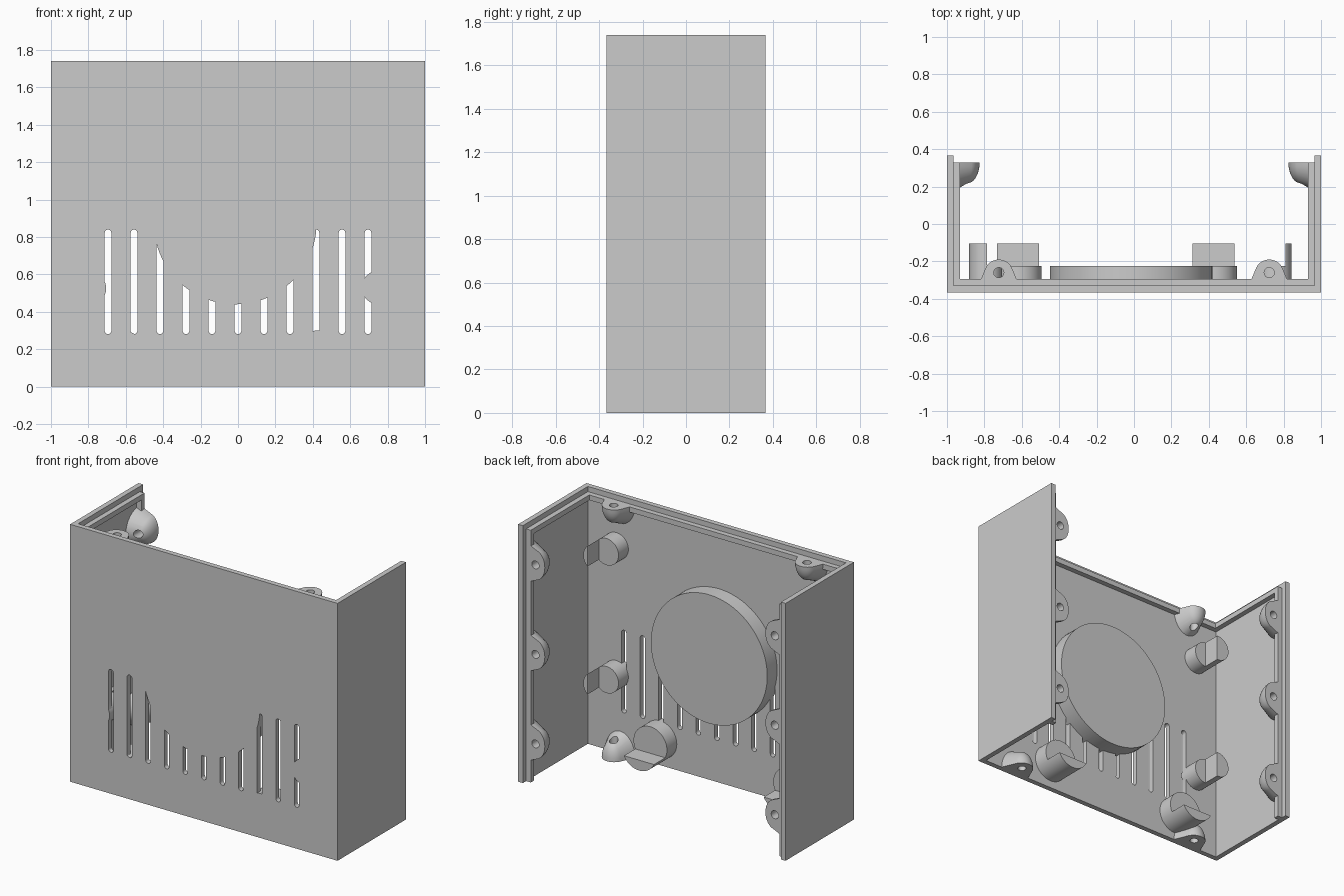
import bpy, bmesh
from math import pi, cos, sin, radians
from mathutils import Vector, Matrix

old = bpy.data.objects.get("Cube")
if old:
    bpy.data.objects.remove(old, do_unlink=True)

WIDTH, DEPTH, HEIGHT = 2.0, 0.73, 1.74
WALL = 0.035                       # wall thickness, also the rim ridge size
FRONT = -DEPTH / 2
BACK = DEPTH / 2
SEAT = FRONT + 4 * WALL            # height of disc and board seats

grey = bpy.data.materials.new("plastic_grey")
grey.use_nodes = True
colour = (0.6, 0.6, 0.6, 1)
grey.diffuse_color = colour
grey.node_tree.nodes["Principled BSDF"].inputs["Base Color"].default_value = colour


def make(name, bm):
    bmesh.ops.recalc_face_normals(bm, faces=bm.faces)
    mesh = bpy.data.meshes.new(name)
    bm.to_mesh(mesh)
    bm.free()
    mesh.materials.append(grey)
    obj = bpy.data.objects.new(name, mesh)
    bpy.context.collection.objects.link(obj)
    return obj


def prism(bm, outline, vector):
    """Extrude a closed outline of points along a vector."""
    face = bm.faces.new([bm.verts.new(p) for p in outline])
    ext = bmesh.ops.extrude_face_region(bm, geom=[face])["geom"]
    bmesh.ops.translate(bm, vec=vector, verts=[v for v in ext if isinstance(v, bmesh.types.BMVert)])


def boolean(obj, tool, operation):
    tool.hide_render = True
    mod = obj.modifiers.new(operation, "BOOLEAN")
    mod.object, mod.operation, mod.solver = tool, operation, "EXACT"
    bpy.context.view_layer.objects.active = obj
    bpy.ops.object.modifier_apply(modifier=mod.name)
    bpy.data.objects.remove(tool, do_unlink=True)


def smooth(obj):
    bpy.ops.object.select_all(action="DESELECT")
    obj.select_set(True)
    bpy.context.view_layer.objects.active = obj
    bpy.ops.object.shade_smooth_by_angle(angle=radians(30))


def block(name, x0, x1, y0, y1, z0, z1):
    bm = bmesh.new()
    prism(bm, [(x0, y0, z0), (x1, y0, z0), (x1, y1, z0), (x0, y1, z0)], (0, 0, z1 - z0))
    return make(name, bm)


def channel(name, outside, inside, back, z0, z1):
    """U-shaped wall, open at the back, top and bottom."""
    xo, xi = WIDTH / 2 - outside, WIDTH / 2 - inside
    yo, yi = FRONT + outside, FRONT + inside
    outline = [(-xo, back), (-xo, yo), (xo, yo), (xo, back),
               (xi, back), (xi, yi), (-xi, yi), (-xi, back)]
    bm = bmesh.new()
    prism(bm, [(x, y, z0) for x, y in outline], (0, 0, z1 - z0))
    return make(name, bm)


def disc(name, x, z, radius, y1, sides=64):
    """Round boss rising from the front face of the wall."""
    bm = bmesh.new()
    ring = [(x + radius * cos(2 * pi * i / sides), FRONT, z + radius * sin(2 * pi * i / sides))
            for i in range(sides)]
    prism(bm, ring, (0, y1 - FRONT, 0))
    return make(name, bm)


# Shell: thin wall with a ridge just inside the top and back edges
shell = channel("shell", 0, WALL, BACK, 0, HEIGHT)
top_ridge = channel("top_ridge", WALL / 2, 2 * WALL, BACK - WALL,
                    HEIGHT - 2 * WALL, HEIGHT - WALL)
boolean(shell, top_ridge, "UNION")
for s in (-1, 1):
    edges = sorted((s * (WIDTH / 2 - WALL / 2), s * (WIDTH / 2 - 2 * WALL)))
    boolean(shell, block("back_ridge", *edges, BACK - 2 * WALL, BACK - WALL, 0, HEIGHT - WALL),
            "UNION")

# Row of round-ended slots through the front wall
bm = bmesh.new()
R = 0.018
for k in range(-5, 6):
    outline = []
    for cz, start in ((0.84 - R, 0), (0.28 + R, pi)):
        for i in range(9):
            a = start + pi * i / 8
            outline.append((0.139 * k + R * cos(a), FRONT - 0.1, cz + R * sin(a)))
    prism(bm, outline, (0, 0.2, 0))
boolean(shell, make("slot_cutter", bm), "DIFFERENCE")

# Large round pad, filling the slots it crosses
boolean(shell, disc("round_pad", -0.015, 0.875, 0.435, SEAT, 96), "UNION")

# Board posts: cylinders notched by the rectangular board space
posts = [(0.752, 1.395, 0.09), (0.752, 0.53, 0.09),
         (-0.793, 1.39, 0.088), (-0.793, 0.525, 0.088),
         (0.425, 0.175, 0.125), (-0.62, 0.175, 0.125)]
for x, z, radius in posts:
    post = disc("board_post", x, z, radius, -0.105)
    boolean(post, block("board_space", -0.787, 0.81, SEAT, BACK, 0.12, 1.7), "DIFFERENCE")
    boolean(shell, post, "UNION")
smooth(shell)


# Screw lugs: half domes flaring onto the wall, with a hole through
def lug(name, origin, out, up, width):
    out, up = Vector(out), Vector(up)
    side = out.cross(up)
    place = Matrix.Translation(origin) @ Matrix((side, out, up)).transposed().to_4x4()
    centre, reach, drop, flare = 2 * WALL, 0.07, 0.115, 0.035
    bm = bmesh.new()
    for i in range(9):
        t = pi / 2 * i / 8
        for j in range(32):
            a = 2 * pi * j / 32
            bm.verts.new((width * cos(t) * cos(a), centre + reach * cos(t) * sin(a),
                          -drop * sin(t)))
    for i in range(33):
        a = pi * i / 32
        bm.verts.new(((width + flare) * cos(a), 0, -(drop + flare) * sin(a)))
    bmesh.ops.remove_doubles(bm, verts=bm.verts, dist=0.0005)
    hull = bmesh.ops.convex_hull(bm, input=bm.verts)
    junk = {g for g in hull["geom_interior"] + hull["geom_unused"]
            if isinstance(g, bmesh.types.BMVert)}
    bmesh.ops.delete(bm, geom=list(junk), context="VERTS")
    bm.transform(place)
    body = make(name, bm)
    hole = bmesh.new()
    bmesh.ops.create_cone(hole, cap_ends=True, segments=24, radius1=0.027, radius2=0.027,
                          depth=0.5, matrix=place @ Matrix.Translation((0, centre, 0)))
    boolean(body, make("screw_hole", hole), "DIFFERENCE")
    smooth(body)


for label, s in (("left", 1), ("right", -1)):
    lug(f"top_{label}_lug", (s * 0.723, FRONT + WALL, HEIGHT - WALL), (0, 1, 0), (0, 0, 1), 0.075)
    lug(f"bottom_{label}_lug", (s * 0.723, FRONT + WALL, 0), (0, 1, 0), (0, 0, -1), 0.075)
    for level, z in (("lower", 0.27), ("middle", 0.875), ("upper", 1.48)):
        lug(f"{level}_{label}_lug", (s * (WIDTH / 2 - WALL), BACK - WALL, z),
            (-s, 0, 0), (0, 1, 0), 0.1)
